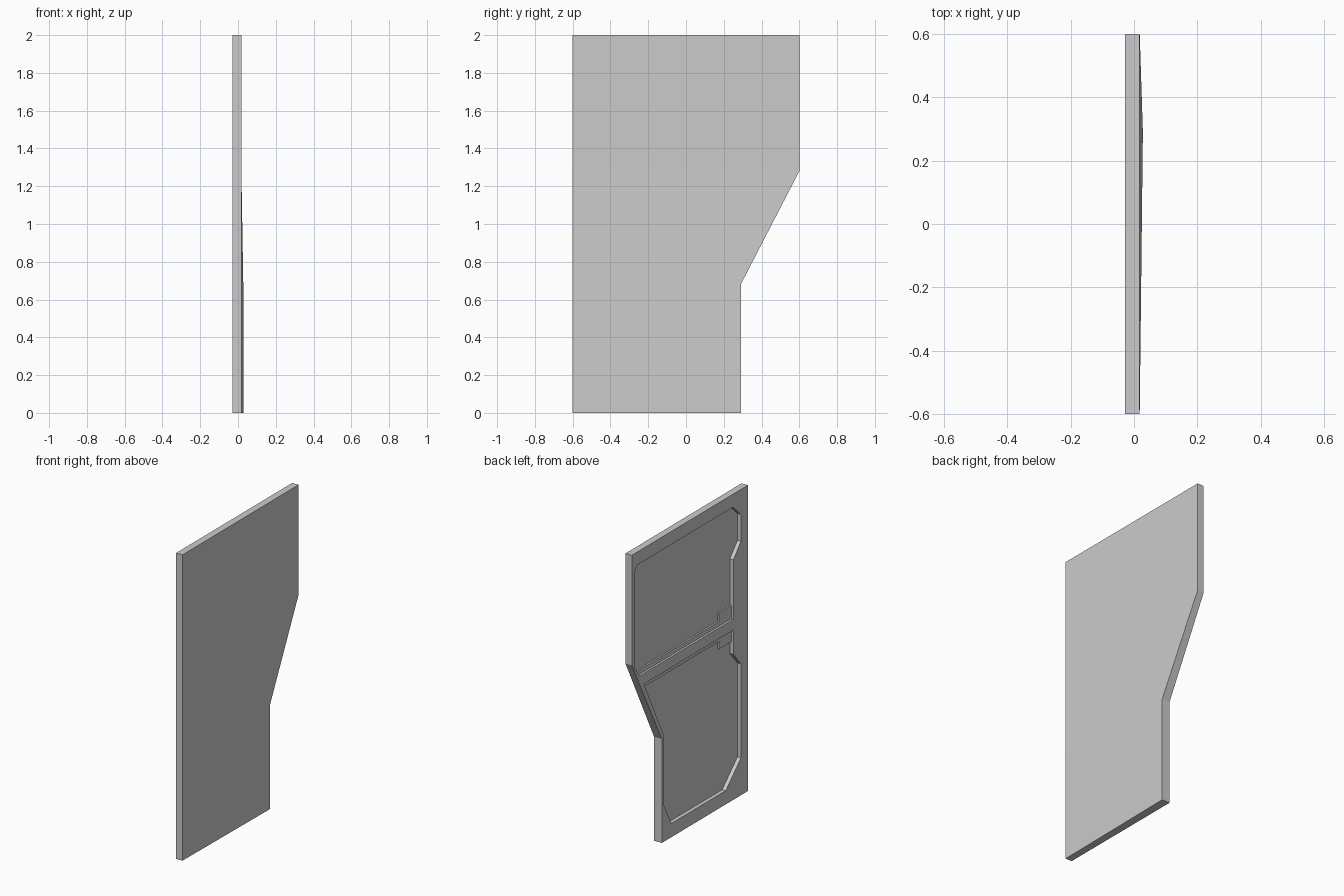
import bpy, bmesh

if "Cube" in bpy.data.objects:
    bpy.data.objects.remove(bpy.data.objects["Cube"])

BACK, FLOOR, STEP = -0.028, -0.003, -0.014


def finish(name, bm):
    bmesh.ops.recalc_face_normals(bm, faces=bm.faces)
    mesh = bpy.data.meshes.new(name)
    bm.to_mesh(mesh)
    bm.free()
    ob = bpy.data.objects.new(name, mesh)
    bpy.context.collection.objects.link(ob)
    return ob


def prism(name, outline, x0, x1):
    """Extrude a (y, z) outline along x."""
    bm = bmesh.new()
    face = bm.faces.new([bm.verts.new((x0, y, z)) for y, z in outline])
    ext = bmesh.ops.extrude_face_region(bm, geom=[face])
    verts = [v for v in ext["geom"] if isinstance(v, bmesh.types.BMVert)]
    bmesh.ops.translate(bm, vec=(x1 - x0, 0, 0), verts=verts)
    return finish(name, bm)


# Door slab: three stacked bands, outer face swelling at the narrow lower edge
bm = bmesh.new()
rows = [(0, 0.29, 0.028), (0.68, 0.29, 0.028), (1.28, 0.6, 0.018), (2, 0.6, 0.018)]
rings = [[bm.verts.new(p) for p in ((BACK, -0.6, z), (0.018, -0.6, z),
                                    (x, y, z), (BACK, y, z))]
         for z, y, x in rows]
for lo, hi in zip(rings, rings[1:]):
    for i in range(4):
        j = (i + 1) % 4
        bm.faces.new((lo[i], lo[j], hi[j], hi[i]))
bm.faces.new(rings[0])
bm.faces.new(rings[-1])
door = finish("door_slab", bm)

# Recessed panels on the inner side
upper = [(-0.45, 1.18), (0.517, 1.18), (0.57, 1.25), (0.57, 1.885), (0.54, 1.915),
         (-0.445, 1.915), (-0.527, 1.837), (-0.527, 1.66), (-0.45, 1.57)]
lower = [(-0.45, 1.11), (-0.45, 0.95), (-0.527, 0.86), (-0.527, 0.244), (-0.37, 0.09),
         (0.193, 0.09), (0.266, 0.235), (0.266, 0.69), (0.475, 1.11)]
for name, outline in (("upper", upper), ("lower", lower)):
    cutter = prism(name + "_recess_cutter", outline, BACK - 0.05, FLOOR)
    cutter.hide_render = True
    cutter.hide_set(True)
    mod = door.modifiers.new(name + "_recess", "BOOLEAN")
    mod.operation, mod.solver, mod.object = "DIFFERENCE", "EXACT", cutter

# Low ledges with latch tabs along the middle rail
prism("upper_ledge", [(-0.45, 1.18), (0.517, 1.18), (0.54, 1.21), (-0.323, 1.21),
                      (-0.323, 1.265), (-0.45, 1.265)], FLOOR + 0.002, STEP)
prism("lower_ledge", [(-0.45, 1.11), (0.475, 1.11), (0.46, 1.08), (-0.323, 1.08),
                      (-0.323, 1.03), (-0.45, 1.03)], FLOOR + 0.002, STEP)
